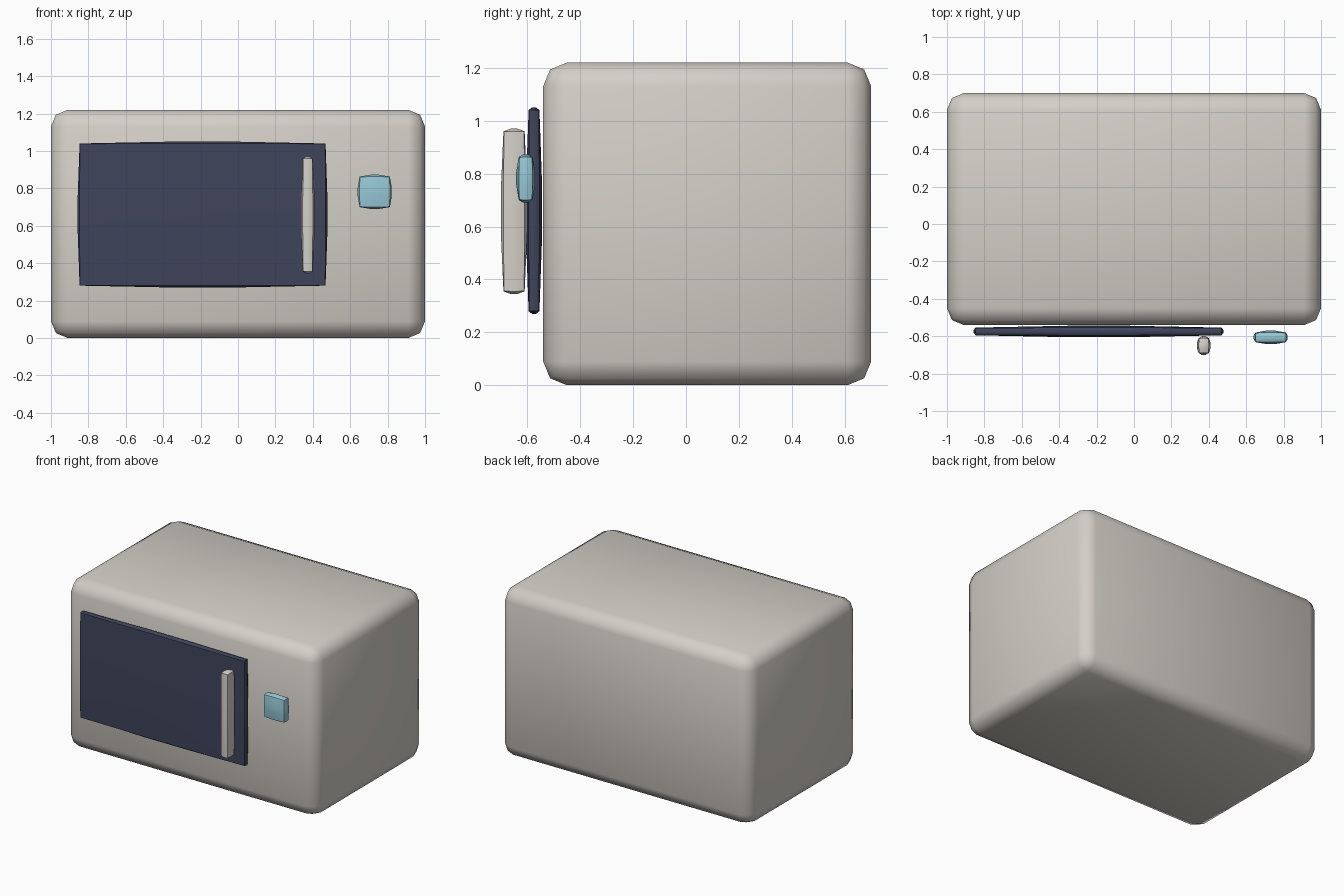
import bpy, bmesh, math

if "Cube" in bpy.data.objects:
    bpy.data.objects.remove(bpy.data.objects["Cube"])


def material(name, rgb):
    m = bpy.data.materials.new(name)
    m.diffuse_color = (*rgb, 1)
    m.use_nodes = True
    m.node_tree.nodes["Principled BSDF"].inputs["Base Color"].default_value = m.diffuse_color
    return m


SHELL = material("warm grey", (0.66, 0.625, 0.575))
DARK = material("dark navy", (0.050, 0.058, 0.105))
BLUE = material("light blue", (0.31, 0.58, 0.68))


def add_object(name, bm, lo, hi, mat, angle):
    mesh = bpy.data.meshes.new(name)
    bm.to_mesh(mesh)
    bm.free()
    ob = bpy.data.objects.new(name, mesh)
    bpy.context.collection.objects.link(ob)
    ob.location = [(a + b) / 2 for a, b in zip(lo, hi)]
    mesh.materials.append(mat)
    bpy.ops.object.select_all(action='DESELECT')
    ob.select_set(True)
    bpy.context.view_layer.objects.active = ob
    bpy.ops.object.shade_smooth_by_angle(angle=math.radians(angle))
    return ob


def rounded_box(name, lo, hi, mat, width):
    """Box with two-step rounded edges."""
    bm = bmesh.new()
    bmesh.ops.create_cube(bm, size=1)
    for v in bm.verts:
        v.co = [c * (b - a) for c, a, b in zip(v.co, lo, hi)]
    bmesh.ops.bevel(bm, geom=bm.edges[:], offset=width, segments=2,
                    profile=0.5, affect='EDGES')
    return add_object(name, bm, lo, hi, mat, 60)


def pillow_box(name, lo, hi, mat, inset=0.01, mid=0.25):
    """Box whose faces swell slightly towards their centres."""
    half = [(b - a) / 2 for a, b in zip(lo, hi)]
    bm = bmesh.new()
    bmesh.ops.create_cube(bm, size=2)
    bmesh.ops.subdivide_edges(bm, edges=bm.edges[:], cuts=2, use_grid_fill=True)
    for v in bm.verts:
        outer = [abs(c) > 0.9 for c in v.co]
        drop = (0, 0, inset, inset * 1.2)[sum(outer)]
        v.co = [math.copysign(h - drop if o else h * mid, c)
                for c, h, o in zip(v.co, half, outer)]
    bmesh.ops.recalc_face_normals(bm, faces=bm.faces[:])
    return add_object(name, bm, lo, hi, mat, 30)


# oven body
rounded_box("body", (-1, -0.54, 0), (1, 0.70, 1.22), SHELL, 0.09)
# door, handle and control button on the front
pillow_box("door", (-0.857, -0.605, 0.27), (0.478, -0.544, 1.05), DARK)
pillow_box("handle", (0.336, -0.70, 0.345), (0.41, -0.60, 0.97), SHELL)
pillow_box("control_button", (0.64, -0.642, 0.69), (0.822, -0.57, 0.873), BLUE)
